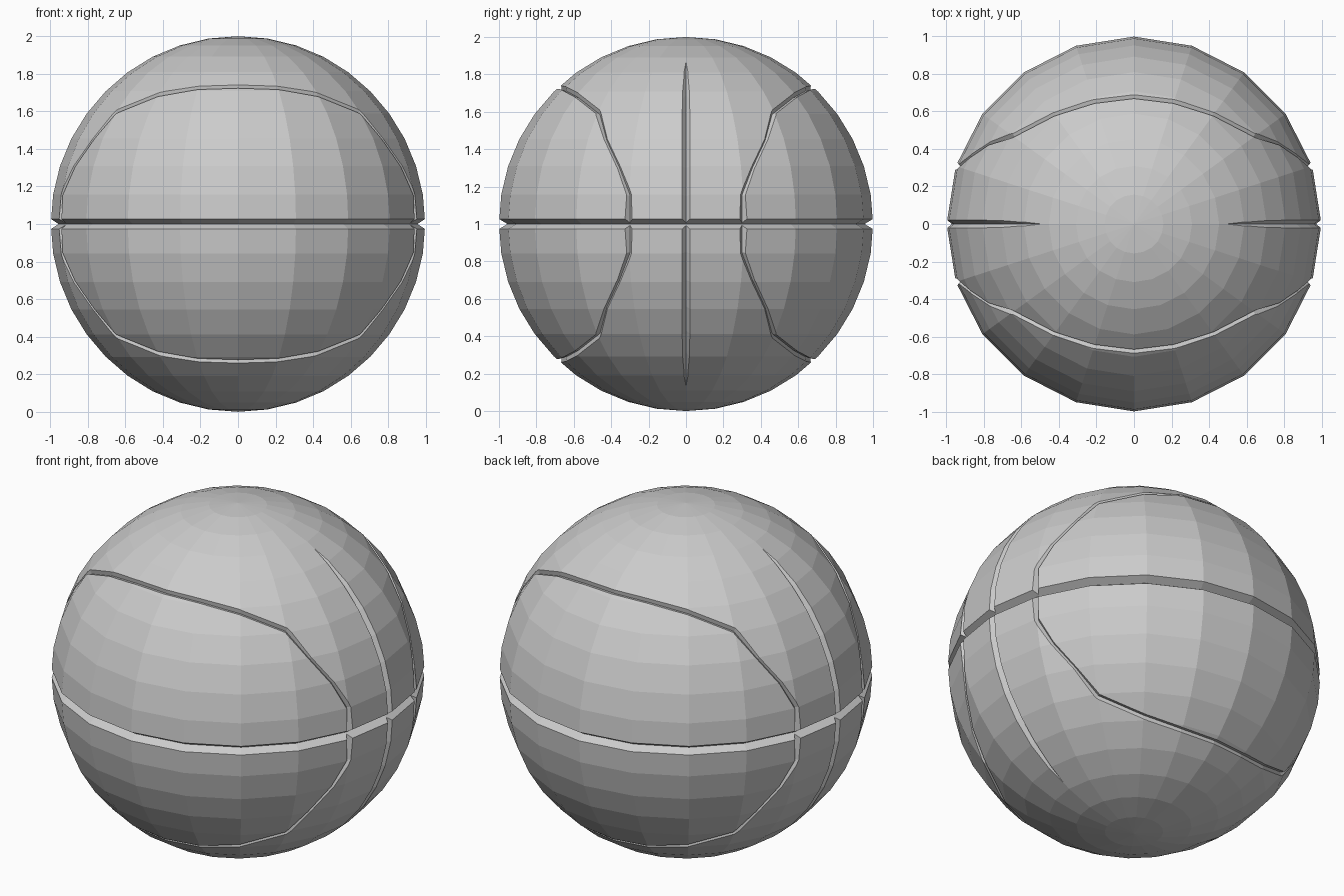
import bpy, bmesh
from math import sin, cos, radians
from mathutils import Vector

if "Cube" in bpy.data.objects:
    bpy.data.objects.remove(bpy.data.objects["Cube"])

CENTRE = Vector((0, 0, 1))


def sphere_point(az, lat):
    a, b = radians(az), radians(lat)
    return Vector((cos(a) * cos(b), sin(a) * cos(b), sin(b)))


def groove_cutter(name, points, half, depths, closed):
    """V-shaped cutter swept along unit-sphere points."""
    bm = bmesh.new()
    n = len(points)
    rise = 0.05
    rings = []
    for i, p in enumerate(points):
        a = points[(i - 1) % n] if closed or i > 0 else p
        b = points[(i + 1) % n] if closed or i < n - 1 else p
        side = p.cross(b - a).normalized()
        d = depths[i]
        w = half * (max(depths) + rise) / max(depths)
        rings.append([bm.verts.new(CENTRE + q) for q in
                      (p * (1 - d), p * (1 + rise) + side * w, p * (1 + rise) - side * w)])
    for i in range(n if closed else n - 1):
        r, s = rings[i], rings[(i + 1) % n]
        for k in range(3):
            m = (k + 1) % 3
            bm.faces.new((r[k], r[m], s[m], s[k]))
    if not closed:
        bm.faces.new(rings[0])
        bm.faces.new(rings[-1])
    bmesh.ops.triangulate(bm, faces=bm.faces[:])
    bmesh.ops.recalc_face_normals(bm, faces=bm.faces[:])
    mesh = bpy.data.meshes.new(name)
    bm.to_mesh(mesh)
    bm.free()
    ob = bpy.data.objects.new(name, mesh)
    bpy.context.collection.objects.link(ob)
    ob.hide_render = True
    return ob


# Ball body
bpy.ops.mesh.primitive_uv_sphere_add(segments=20, ring_count=20, radius=1, location=CENTRE)
ball = bpy.context.object
ball.name = "ball"

cutters = []

# Equator groove
ring = [sphere_point(18 * i, 0) for i in range(20)]
cutters.append(groove_cutter("equator_cutter", ring, 0.027, [0.045] * 20, True))

# Side grooves that fade out towards the poles
lats = list(range(-63, 64, 9))
fade = {63: -0.005, 54: 0.012, 45: 0.024}
for az in (0, 180):
    cutters.append(groove_cutter("side_cutter", [sphere_point(az, l) for l in lats],
                                 0.023, [fade.get(abs(l), 0.03) for l in lats], False))

# Front and back panel loops: a quarter path mirrored in x and z
quarter = [(18, 9), (22.5, 18), (29, 27), (36, 36.8), (54, 43.6), (72, 46.6)]
half_path = quarter + [(90, 47.2)] + [(180 - a, l) for a, l in reversed(quarter)]
loop = half_path + [(a, -l) for a, l in reversed(half_path)]
for turn in (0, 180):
    pts = [sphere_point(a + turn, l) for a, l in loop]
    cutters.append(groove_cutter("panel_cutter", pts, 0.015, [0.022] * len(pts), True))

# Carve the grooves
bpy.context.view_layer.objects.active = ball
for c in cutters:
    mod = ball.modifiers.new("groove", 'BOOLEAN')
    mod.operation = 'DIFFERENCE'
    mod.solver = 'EXACT'
    mod.object = c
    bpy.ops.object.modifier_apply(modifier=mod.name)
for c in cutters:
    bpy.data.objects.remove(c)
